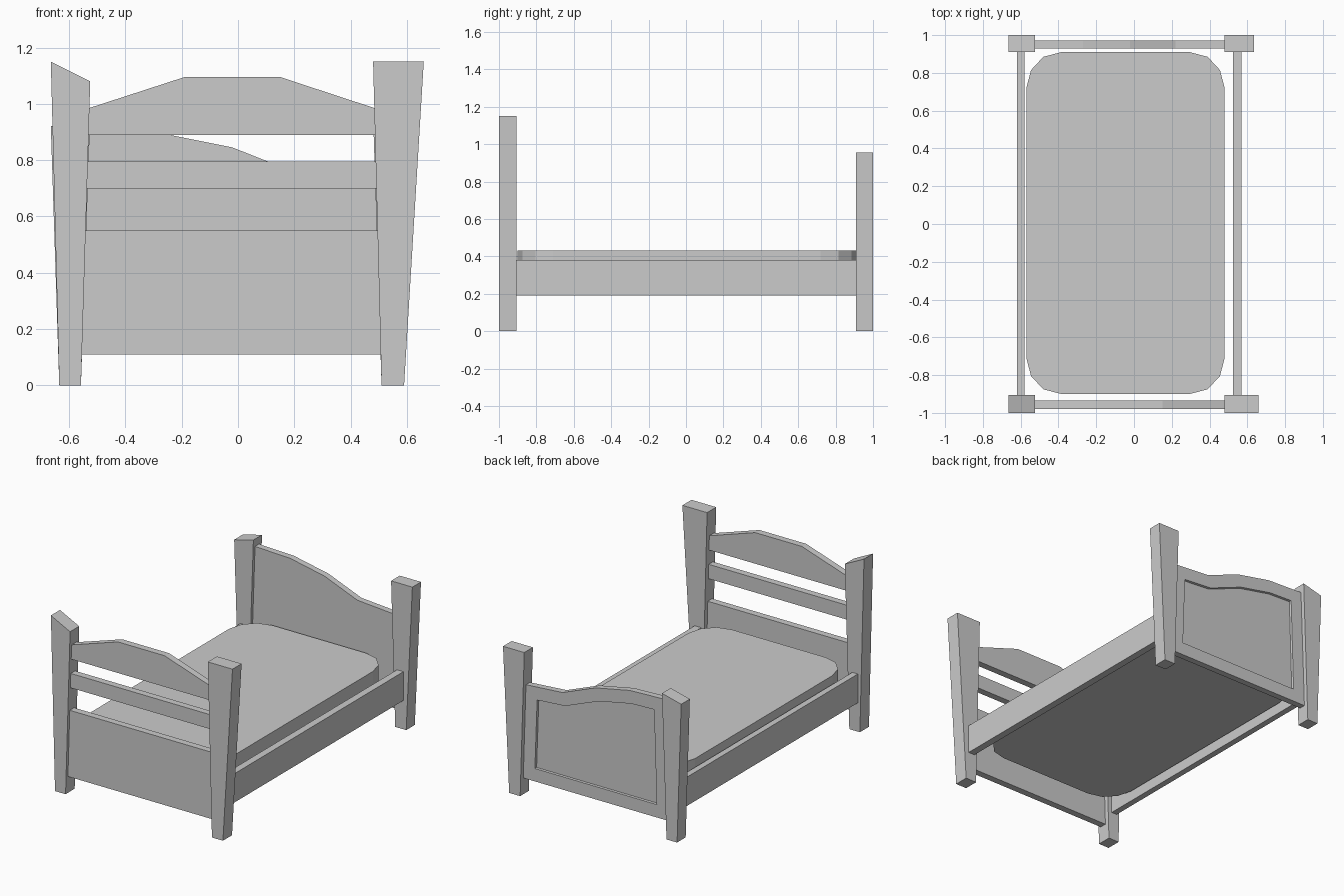
import bpy, bmesh
from mathutils import Vector

if "Cube" in bpy.data.objects:
    bpy.data.objects.remove(bpy.data.objects["Cube"])


def new_object(name, bm):
    bmesh.ops.recalc_face_normals(bm, faces=bm.faces)
    mesh = bpy.data.meshes.new(name)
    bm.to_mesh(mesh)
    bm.free()
    obj = bpy.data.objects.new(name, mesh)
    bpy.context.collection.objects.link(obj)
    return obj


def prism(points, offset):
    """Solid from a flat outline of 3D points, extruded along offset."""
    bm = bmesh.new()
    face = bm.faces.new([bm.verts.new(p) for p in points])
    ext = bmesh.ops.extrude_face_region(bm, geom=[face])
    verts = [v for v in ext["geom"] if isinstance(v, bmesh.types.BMVert)]
    bmesh.ops.translate(bm, verts=verts, vec=Vector(offset))
    bmesh.ops.recalc_face_normals(bm, faces=bm.faces)
    return bm


def upright(profile, y0, y1):
    """Outline in x, z extruded from y0 to y1."""
    return prism([(x, y0, z) for x, z in profile], (0, y1 - y0, 0))


def box(name, x0, x1, y0, y1, z0, z1):
    new_object(name, upright([(x0, z0), (x1, z0), (x1, z1), (x0, z1)], y0, y1))


# Inner faces of the tapering front posts
def left_in(z):
    return -0.558 + 0.03 * z


def right_in(z):
    return 0.51 - 0.026 * z


# Posts, wider at the top, some with sloping tops
posts = {
    "front_left_post": ([(-.635, 0), (-.558, 0), (-.525, 1.08), (-.665, 1.15)], -1, -.905),
    "front_right_post": ([(.51, 0), (.59, 0), (.66, 1.15), (.48, 1.15)], -1, -.905),
    "back_left_post": ([(-.635, 0), (-.558, 0), (-.525, .955), (-.665, .92)], .91, 1),
    "back_right_post": ([(.51, 0), (.59, 0), (.635, .955), (.48, .955)], .91, 1),
}
for name, (profile, y0, y1) in posts.items():
    new_object(name, upright(profile, y0, y1))

# Front end: lower panel, slat and arched top rail
for name, z0, z1, arch in (
    ("front_panel", .11, .55, []),
    ("front_slat", .70, .795, []),
    ("front_arch_rail", .89, .985, [(.15, 1.095), (-.19, 1.095)]),
):
    profile = [(left_in(z0), z0), (right_in(z0), z0), (right_in(z1), z1),
               *arch, (left_in(z1), z1)]
    new_object(name, upright(profile, -.98, -.935))

# Back end: panel with wavy top and a recessed field on its outer face
wave = [(.488, .73), (.22, .75), (-.02, .845), (-.27, .895), (-.53, .905)]
bm = upright([(-.555, .11), (.51, .11)] + wave, .93, .972)
bm.faces.ensure_lookup_table()
outer = max(bm.faces, key=lambda f: f.calc_center_median().y)
bmesh.ops.inset_individual(bm, faces=[outer], thickness=.085, use_even_offset=True)
bmesh.ops.inset_individual(bm, faces=[outer], thickness=.002, depth=-.015,
                           use_even_offset=True)
new_object("back_panel", bm)

# Side rails
box("left_side_rail", -.62, -.58, -.91, .915, .19, .38)
box("right_side_rail", .523, .57, -.91, .915, .19, .38)

# Mattress with faceted rounded corners, mirrored about its centre
cx, cy = -.045, .005
corner = [(.525, .715), (.5, .81), (.435, .88), (.34, .905)]
outline = []
for sx, sy in ((1, 1), (-1, 1), (-1, -1), (1, -1)):
    pts = corner if sx * sy > 0 else corner[::-1]
    outline += [(cx + sx * x, cy + sy * y, .25) for x, y in pts]
new_object("mattress", prism(outline, (0, 0, .18)))
